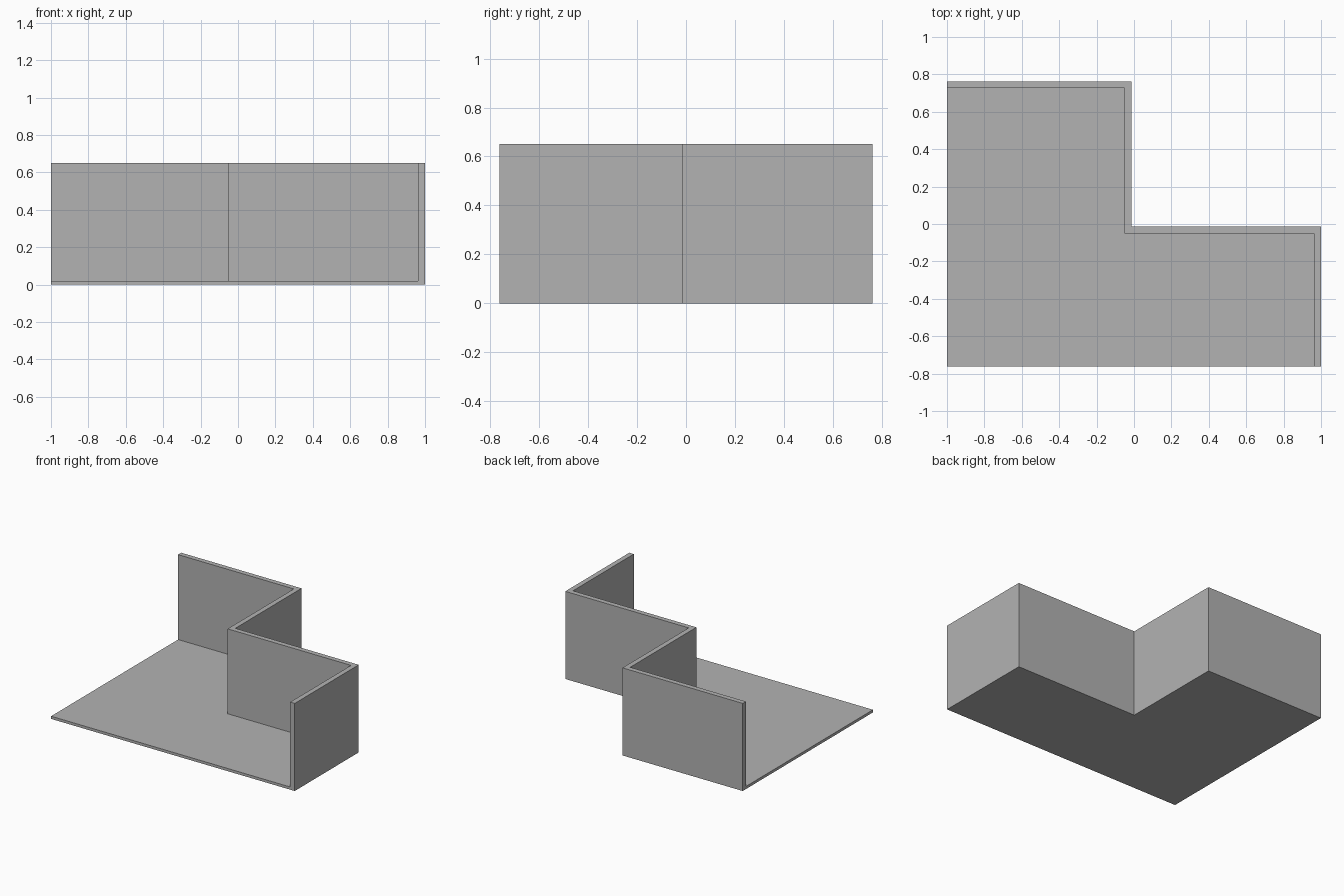
import bpy
import bmesh

cube = bpy.data.objects.get("Cube")
if cube:
    bpy.data.objects.remove(cube, do_unlink=True)

HEIGHT = 0.65
FLOOR = 0.02
THICK = 0.037
X, Y = 1.0, 0.763          # half extents
CORNER = -0.013            # outer inside-corner of the zigzag, on both axes

# Single plain grey
grey = bpy.data.materials.new("plain grey")
grey.use_nodes = True
colour = (0.45, 0.45, 0.45, 1)
grey.diffuse_color = colour
grey.node_tree.nodes["Principled BSDF"].inputs["Base Color"].default_value = colour


def prism(name, outline, height):
    """Extrude a flat outline up from the ground."""
    bm = bmesh.new()
    face = bm.faces.new([bm.verts.new((x, y, 0)) for x, y in outline])
    top = bmesh.ops.extrude_face_region(bm, geom=[face], use_keep_orig=True)["geom"]
    verts = [v for v in top if isinstance(v, bmesh.types.BMVert)]
    bmesh.ops.translate(bm, verts=verts, vec=(0, 0, height))
    bmesh.ops.recalc_face_normals(bm, faces=bm.faces)
    mesh = bpy.data.meshes.new(name)
    bm.to_mesh(mesh)
    bm.free()
    mesh.materials.append(grey)
    obj = bpy.data.objects.new(name, mesh)
    bpy.context.collection.objects.link(obj)
    return obj


def zigzag(inset):
    """Stepped wall line, moved inwards by the inset."""
    c = CORNER - inset
    return [(-X, Y - inset), (c, Y - inset), (c, c), (X - inset, c), (X - inset, -Y)]


# Zigzag wall along the back and left, and the floor it encloses
prism("zigzag_wall", zigzag(0) + zigzag(THICK)[::-1], HEIGHT)
prism("floor", zigzag(THICK) + [(-X, -Y)], FLOOR)
